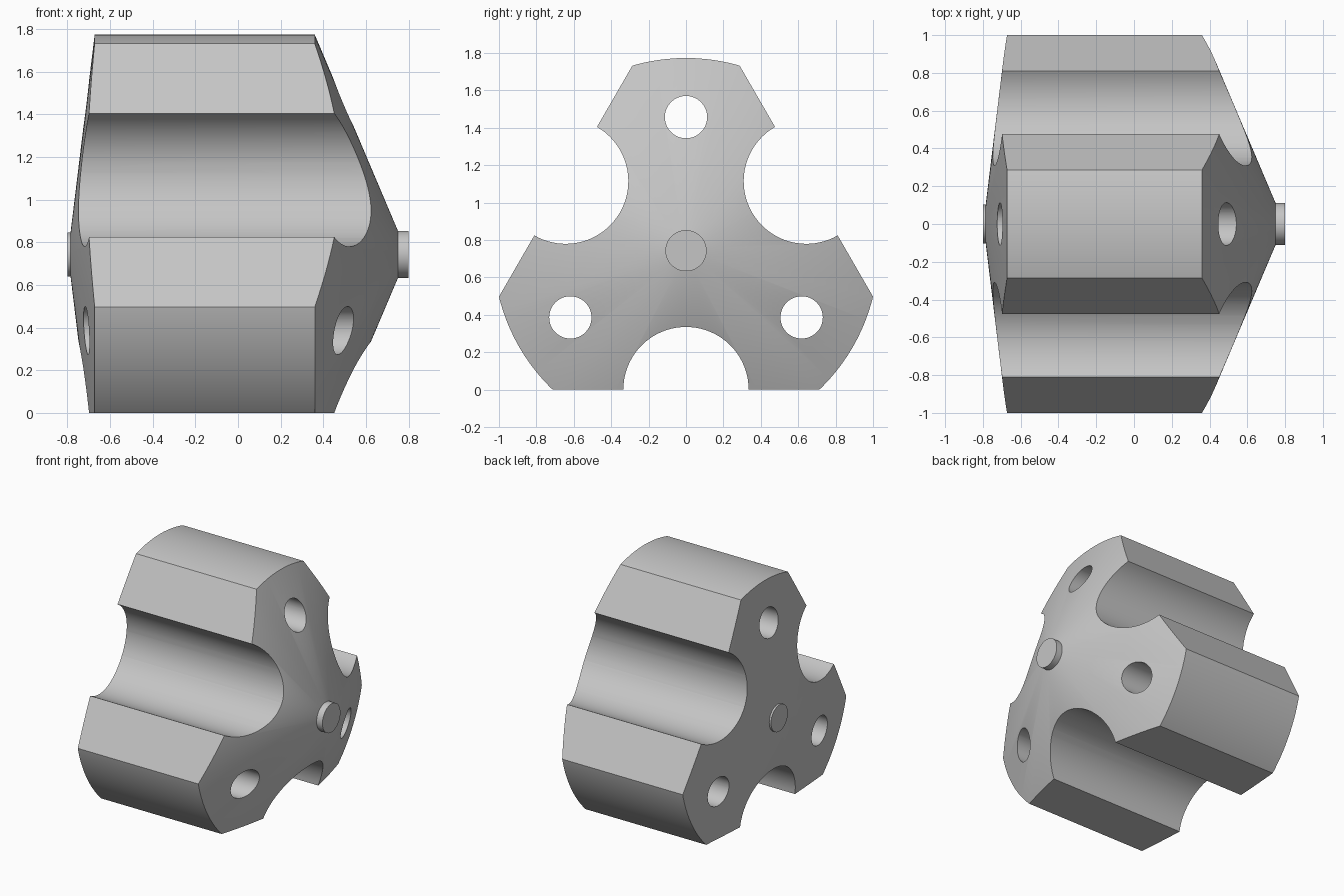
import bpy
import bmesh
from math import sin, cos, pi, radians

cube = bpy.data.objects.get("Cube")
if cube:
    bpy.data.objects.remove(cube, do_unlink=True)

AXIS_Z = 0.743       # height of the axis, also the distance from axis to each flat
OUTER = 1.03
NOTCH = 0.335
HOLE, HOLE_DIST = 0.113, 0.714

grey = bpy.data.materials.new("plain grey")
grey.use_nodes = True
colour = (0.56, 0.56, 0.56, 1)
grey.diffuse_color = colour
grey.node_tree.nodes["Principled BSDF"].inputs["Base Color"].default_value = colour


def circle(r, n=120, y=0, z=0):
    return [(y + r * cos(2 * pi * i / n), z + r * sin(2 * pi * i / n)) for i in range(n)]


def loft(name, sections):
    """Join (x, outline) sections along the x axis and cap both ends."""
    bm = bmesh.new()
    rings = [[bm.verts.new((x, y, z + AXIS_Z)) for y, z in outline] for x, outline in sections]
    for a, b in zip(rings, rings[1:]):
        n = len(a)
        for i in range(n):
            j = (i + 1) % n
            bm.faces.new((a[i], a[j], b[j], b[i]))
    bm.faces.new(rings[0])
    bm.faces.new(rings[-1])
    bmesh.ops.recalc_face_normals(bm, faces=bm.faces)
    mesh = bpy.data.meshes.new(name)
    bm.to_mesh(mesh)
    bm.free()
    mesh.materials.append(grey)
    obj = bpy.data.objects.new(name, mesh)
    bpy.context.collection.objects.link(obj)
    return obj


def activate(obj):
    bpy.ops.object.select_all(action='DESELECT')
    obj.select_set(True)
    bpy.context.view_layer.objects.active = obj


def cut(obj, cutter, operation):
    cutter.hide_render = True
    mod = obj.modifiers.new("cut", 'BOOLEAN')
    mod.object, mod.operation, mod.solver = cutter, operation, 'EXACT'
    activate(obj)
    bpy.ops.object.modifier_apply(modifier=mod.name)
    bpy.data.objects.remove(cutter, do_unlink=True)


# Triangular outline with a round notch in the middle of each side
outline = []
for k in range(3):
    side = radians(-90 + 120 * k)
    cy, cz = AXIS_Z * cos(side), AXIS_Z * sin(side)
    for i in range(41):
        a = side - pi / 2 - pi * i / 40
        outline.append((cy + NOTCH * cos(a), cz + NOTCH * sin(a)))
    corner = side + radians(60)
    outline.append((2 * AXIS_Z * cos(corner), 2 * AXIS_Z * sin(corner)))

# Body: a turned blank with a cone on each end, trimmed to the outline
body = loft("cutter_body", [(-0.785, circle(0.103)), (-0.672, circle(OUTER)),
                            (0.36, circle(OUTER)), (0.75, circle(0.11))])
cut(body, loft("outline_cutter", [(-1, outline), (1, outline)]), 'INTERSECT')

# A through hole in each lobe
for k in range(3):
    a = radians(90 + 120 * k)
    hole = circle(HOLE, 64, HOLE_DIST * cos(a), HOLE_DIST * sin(a))
    cut(body, loft("hole_cutter", [(-1, hole), (1, hole)]), 'DIFFERENCE')

# Short pins on the axis at both ends
left_pin = loft("left_pin", [(0.72, circle(0.11)), (0.8, circle(0.11))])
right_pin = loft("right_pin", [(-0.8, circle(0.103)), (-0.76, circle(0.103))])

body.name = "lobed_body"
for obj in (body, left_pin, right_pin):
    activate(obj)
    bpy.ops.object.shade_smooth_by_angle(angle=radians(25))
